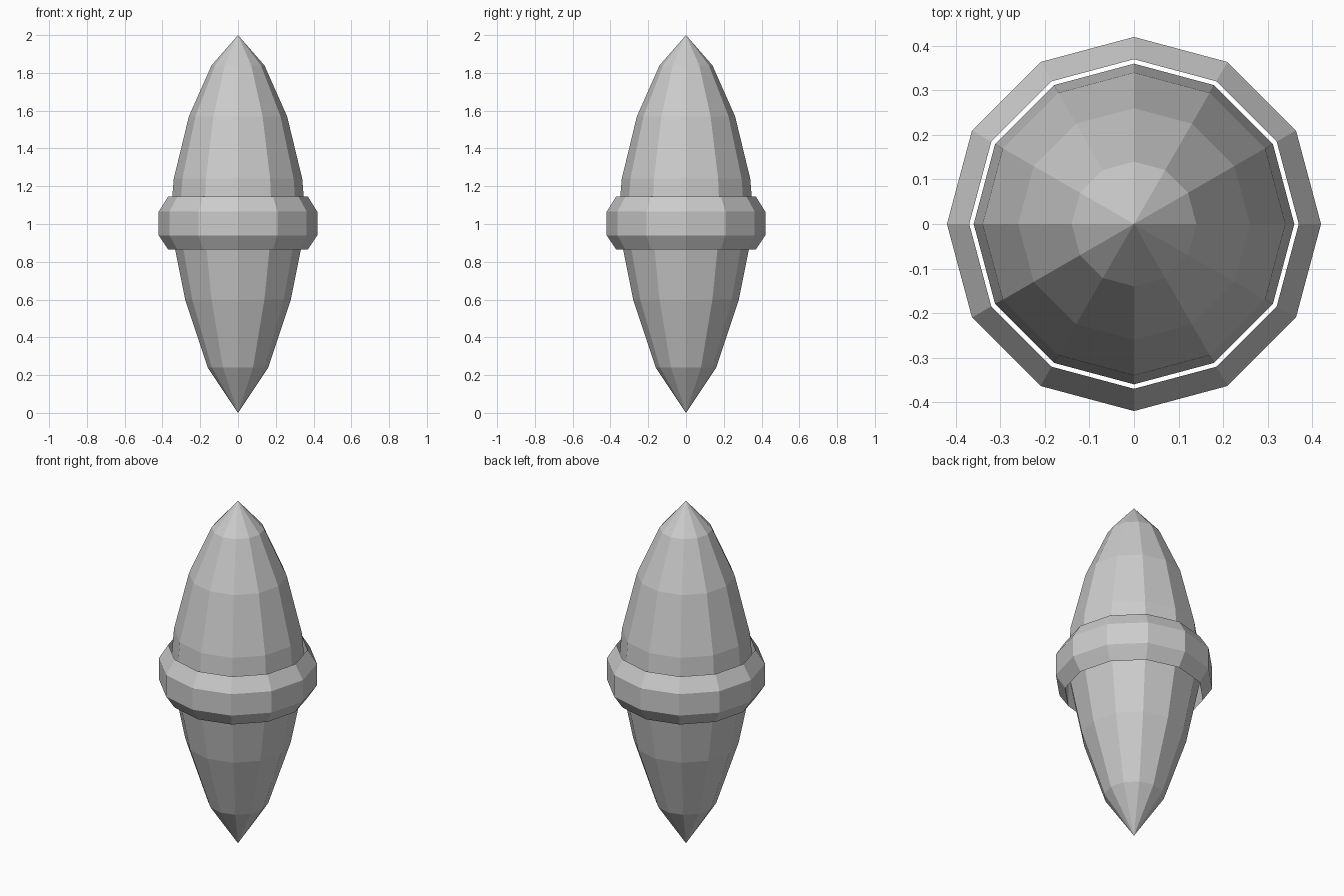
import bpy
import bmesh
from math import cos, sin, tau

SIDES = 12

cube = bpy.data.objects.get("Cube")
if cube:
    bpy.data.objects.remove(cube, do_unlink=True)

grey = bpy.data.materials.new("plain_grey")
grey.use_nodes = True
colour = (0.6, 0.6, 0.6, 1)
grey.diffuse_color = colour
grey.node_tree.nodes["Principled BSDF"].inputs["Base Color"].default_value = colour


def lathe(name, profile, closed=False):
    """Turn (radius, height) points around z; zero radius makes a tip."""
    bm = bmesh.new()
    rings = []
    for r, z in profile:
        if r == 0:
            rings.append([bm.verts.new((0, 0, z))] * SIDES)
        else:
            rings.append([bm.verts.new((r * cos(tau * i / SIDES), r * sin(tau * i / SIDES), z))
                          for i in range(SIDES)])
    pairs = list(zip(rings, rings[1:]))
    if closed:
        pairs.append((rings[-1], rings[0]))
    for low, high in pairs:
        for i in range(SIDES):
            j = (i + 1) % SIDES
            corners = [low[i], low[j], high[j], high[i]]
            bm.faces.new(list(dict.fromkeys(corners)))
    bmesh.ops.recalc_face_normals(bm, faces=bm.faces)
    mesh = bpy.data.meshes.new(name)
    bm.to_mesh(mesh)
    bm.free()
    mesh.materials.append(grey)
    obj = bpy.data.objects.new(name, mesh)
    bpy.context.collection.objects.link(obj)
    return obj


# Faceted spindle, pointed at both ends
lathe("spindle_body", [(0, 0), (0.16, 0.24), (0.28, 0.6), (0.36, 1.0),
                       (0.34, 1.24), (0.26, 1.57), (0.14, 1.84), (0, 2)])

# Bevelled collar floating just clear of the body
lathe("collar_ring", [(0.37, 0.865), (0.42, 0.94), (0.42, 1.065), (0.37, 1.145)], closed=True)
